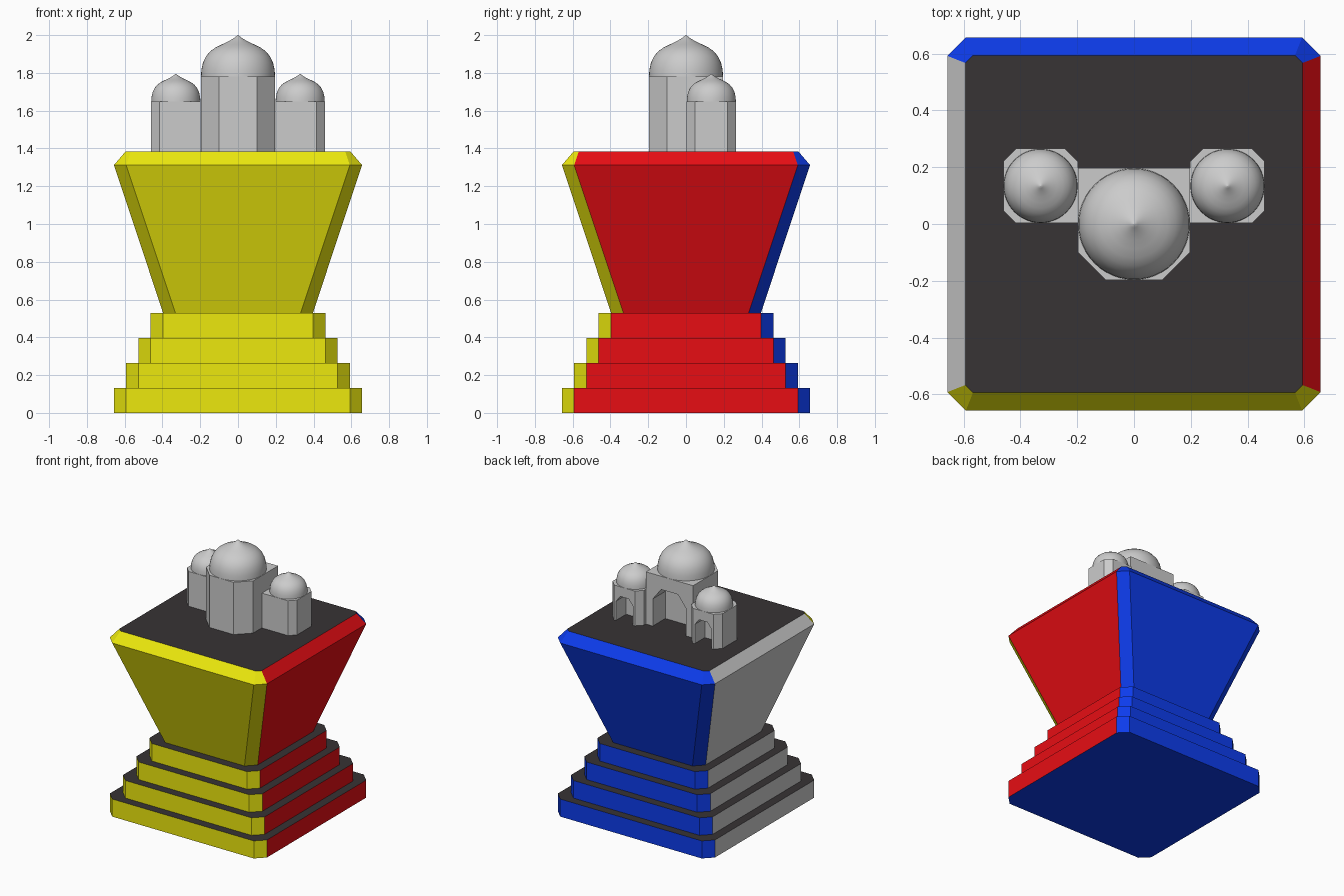
import bpy, bmesh, math

if "Cube" in bpy.data.objects:
    bpy.data.objects.remove(bpy.data.objects["Cube"])


def material(name, rgb):
    m = bpy.data.materials.new(name)
    m.diffuse_color = (*rgb, 1)
    m.use_nodes = True
    m.node_tree.nodes["Principled BSDF"].inputs["Base Color"].default_value = m.diffuse_color
    return m


MATS = [material("yellow", (0.84, 0.81, 0.004)), material("red", (0.8, 0.004, 0.007)),
        material("blue", (0.004, 0.045, 0.84)), material("light_grey", (0.8, 0.8, 0.8)),
        material("charcoal", (0.038, 0.033, 0.035))]


def outline(h, cuts):
    """Square of half size h, corners cut by (front right, back right, back left, front left)."""
    pts = []
    for (sx, sy), c in zip([(1, -1), (1, 1), (-1, 1), (-1, -1)], cuts):
        if c == 0:
            pts.append((sx * h, sy * h))
            continue
        pair = [(sx * (h - c), sy * h), (sx * h, sy * (h - c))]
        pts += pair if sx * sy < 0 else pair[::-1]
    return pts


def add_object(name, bm):
    bmesh.ops.recalc_face_normals(bm, faces=bm.faces)
    me = bpy.data.meshes.new(name)
    bm.to_mesh(me)
    bm.free()
    ob = bpy.data.objects.new(name, me)
    bpy.context.collection.objects.link(ob)
    return ob


def loft(name, rings):
    bm = bmesh.new()
    loops = [[bm.verts.new(p) for p in ring] for ring in rings]
    for a, b in zip(loops, loops[1:]):
        for i in range(len(a)):
            j = (i + 1) % len(a)
            bm.faces.new((a[i], a[j], b[j], b[i]))
    bm.faces.new(loops[0][::-1])
    bm.faces.new(loops[-1])
    return add_object(name, bm)


def paint(ob):
    """Colour each face by the side it looks towards."""
    for m in MATS:
        ob.data.materials.append(m)
    for p in ob.data.polygons:
        x, y, z = p.normal
        if abs(z) > 0.9:
            p.material_index = 4 if z > 0 else 2
        elif abs(y) > 0.8 * abs(x):
            p.material_index = 0 if y < 0 else 2
        else:
            p.material_index = 1 if x > 0 else 3


def ring(h, c, z):
    return [(x, y, z) for x, y in outline(h, [c] * 4)]


# Stepped pedestal
STEP = 0.1325
rings = []
for i in range(4):
    h = 0.657 - 0.065 * i
    rings += [ring(h, 0.065, STEP * i), ring(h, 0.065, STEP * (i + 1))]
paint(loft("stepped_pedestal", rings))

# Flared block with bevelled rim
paint(loft("flared_block", [ring(0.395, 0.065, 0.525), ring(0.657, 0.065, 1.312),
                            ring(0.594, 0.027, 1.385)]))


def tower(name, cx, cy, h, cuts, top, arch_w, spring, apex, depth):
    """Walls with an arched recess in the back."""
    pts = outline(h, cuts)
    walls = loft(name, [[(cx + x, cy + y, z) for x, y in pts] for z in (1.38, top)])
    arch = [(-arch_w, 1.3), (-arch_w, spring), (-arch_w * 0.5, apex),
            (arch_w * 0.5, apex), (arch_w, spring), (arch_w, 1.3)]
    cutter = loft(name + "_cutter", [[(cx + x, y, z) for x, z in arch]
                                     for y in (cy + h + 0.05, cy + h - depth)])
    cutter.hide_render = True
    mod = walls.modifiers.new("archway", 'BOOLEAN')
    mod.operation, mod.object, mod.solver = 'DIFFERENCE', cutter, 'EXACT'
    bpy.context.view_layer.objects.active = walls
    bpy.ops.object.modifier_apply(modifier=mod.name)
    bpy.data.objects.remove(cutter)


def dome(name, cx, cy, r, z0, height):
    """Lathe an onion profile up to a pointed tip."""
    prof = [(1, 0), (0.99, 0.16), (0.945, 0.34), (0.865, 0.49), (0.75, 0.61), (0.61, 0.7),
            (0.45, 0.77), (0.3, 0.832), (0.17, 0.895), (0.07, 0.955), (0.005, 1)]
    n = 48
    ob = loft(name, [[(cx + r * a * math.cos(2 * math.pi * k / n),
                       cy + r * a * math.sin(2 * math.pi * k / n), z0 + height * b)
                      for k in range(n)] for a, b in prof])
    bpy.ops.object.select_all(action='DESELECT')
    ob.select_set(True)
    bpy.context.view_layer.objects.active = ob
    bpy.ops.object.shade_smooth_by_angle(angle=math.radians(40))


# Main hall
tower("main_hall", 0, 0, 0.197, (0.097, 0, 0, 0.097), 1.78, 0.14, 1.59, 1.68, 0.15)
dome("main_dome", 0, 0, 0.196, 1.78, 0.22)

# Side towers
for side, s in (("left", -1), ("right", 1)):
    c = 0.045
    cuts = (c, c, c, 0) if s > 0 else (0, c, c, c)
    tower(side + "_tower", s * 0.329, 0.134, 0.131, cuts, 1.648, 0.07, 1.53, 1.575, 0.12)
    dome(side + "_dome", s * 0.329, 0.134, 0.13, 1.648, 0.147)
